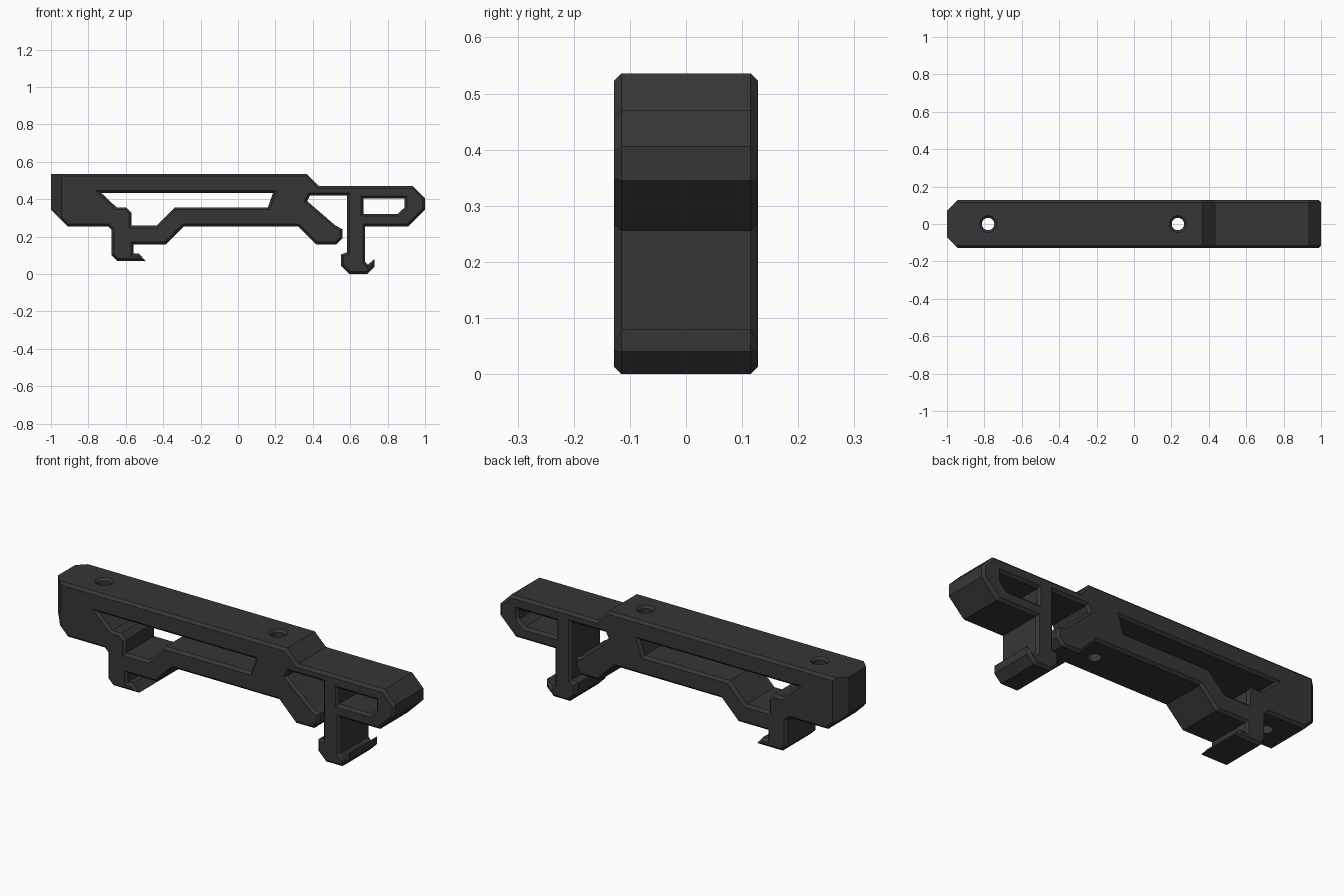
import bpy, bmesh, math
from mathutils import Vector

if "Cube" in bpy.data.objects:
    bpy.data.objects.remove(bpy.data.objects["Cube"])

H = 0.128    # half thickness
C = 0.013    # edge chamfer

dark = bpy.data.materials.new("dark grey")
dark.diffuse_color = (0.037, 0.037, 0.037, 1)
dark.use_nodes = True
dark.node_tree.nodes["Principled BSDF"].inputs["Base Color"].default_value = dark.diffuse_color


def inset(pts, d):
    """Mitred inset of a polygon; negative d grows it."""
    pts = [Vector(p) for p in pts]
    n = len(pts)
    area = sum(pts[i - 1].x * pts[i].y - pts[i].x * pts[i - 1].y for i in range(n))
    s = 1 if area > 0 else -1
    out = []
    for i, p in enumerate(pts):
        a = (p - pts[i - 1]).normalized()
        b = (pts[(i + 1) % n] - p).normalized()
        na, nb = Vector((-a.y, a.x)) * s, Vector((-b.y, b.x)) * s
        out.append(p + (na + nb) * d / (1 + na.dot(nb)))
    return out


def prism(name, pts, rings, place, planes=()):
    """Loft a profile through (position, inset) rings, then trim by planes."""
    bm = bmesh.new()
    loops = [[bm.verts.new(place(p, w)) for p in inset(pts, d)] for w, d in rings]
    bm.faces.new(loops[0])
    bm.faces.new(loops[-1])
    for lo, hi in zip(loops, loops[1:]):
        for i in range(len(pts)):
            bm.faces.new((lo[i - 1], lo[i], hi[i], hi[i - 1]))
    for co, no in planes:
        cut = bmesh.ops.bisect_plane(bm, geom=bm.verts[:] + bm.edges[:] + bm.faces[:],
                                     plane_co=co, plane_no=no, clear_outer=True)
        edges = [e for e in cut["geom_cut"] if isinstance(e, bmesh.types.BMEdge)]
        bmesh.ops.holes_fill(bm, edges=edges, sides=0)
    bmesh.ops.recalc_face_normals(bm, faces=bm.faces[:])
    me = bpy.data.meshes.new(name)
    bm.to_mesh(me)
    bm.free()
    me.materials.append(dark)
    ob = bpy.data.objects.new(name, me)
    bpy.context.collection.objects.link(ob)
    return ob


def across(p, w):
    return (p.x, w, p.y)


def upright(p, w):
    return (p.x, p.y, w)


# Side outline of the rail with its two clip feet and spring finger
outline = [
    (-1, .536), (.367, .536), (.432, .471), (.935, .471), (1, .406), (1, .345),
    (.91, .255), (.68, .255),                                   # nose
    (.68, .065), (.695, .05), (.73, .08), (.73, .04), (.69, 0),  # hooked foot
    (.595, 0), (.55, .045), (.55, .105), (.582, .115),
    (.582, .42), (.385, .42), (.37, .39),                       # slot
    (.52, .26), (.558, .24), (.558, .19), (.525, .157),          # finger
    (.42, .157), (.322, .255), (-.29, .255), (-.388, .157),
    (-.56, .157), (-.56, .11), (-.53, .11), (-.495, .07),        # rear clip foot
    (-.645, .07), (-.675, .1), (-.675, .235), (-.695, .255),
    (-.91, .255), (-1, .345),
]
corner = [((-1, s * (H - .057), 0), (-1, s, 0)) for s in (-1, 1)]
body = prism("rail_body", outline,
             [(-H, C), (C - H, 0), (H - C, 0), (H, C)], across, corner)

# Side windows, flared to leave chamfered rims
long_window = [(-.73, .433), (.187, .433), (.16, .357), (-.338, .357), (-.435, .26),
               (-.57, .26), (-.57, .328), (-.598, .357), (-.65, .357)]
nose_window = [(.67, .405), (.89, .405), (.89, .355), (.855, .322), (.67, .322)]
flare = [(-H - .01, -C - .01), (C - H, 0), (H - C, 0), (H + .01, -C - .01)]
cutters = [prism("long_window_cutter", long_window, flare, across),
           prism("nose_window_cutter", nose_window, flare, across)]

# Vertical screw holes with a countersunk top
for name, x in (("rear", -.78), ("front", .235)):
    ring = [(x + .033 * math.cos(i * math.tau / 32), .033 * math.sin(i * math.tau / 32))
            for i in range(32)]
    cutters.append(prism(name + "_hole_cutter", ring,
                         [(.2, 0), (.524, 0), (.546, -.022)], upright))

for c in cutters:
    mod = body.modifiers.new(c.name, 'BOOLEAN')
    mod.operation = 'DIFFERENCE'
    mod.solver = 'EXACT'
    mod.object = c
    c.hide_render = True
    c.hide_set(True)
